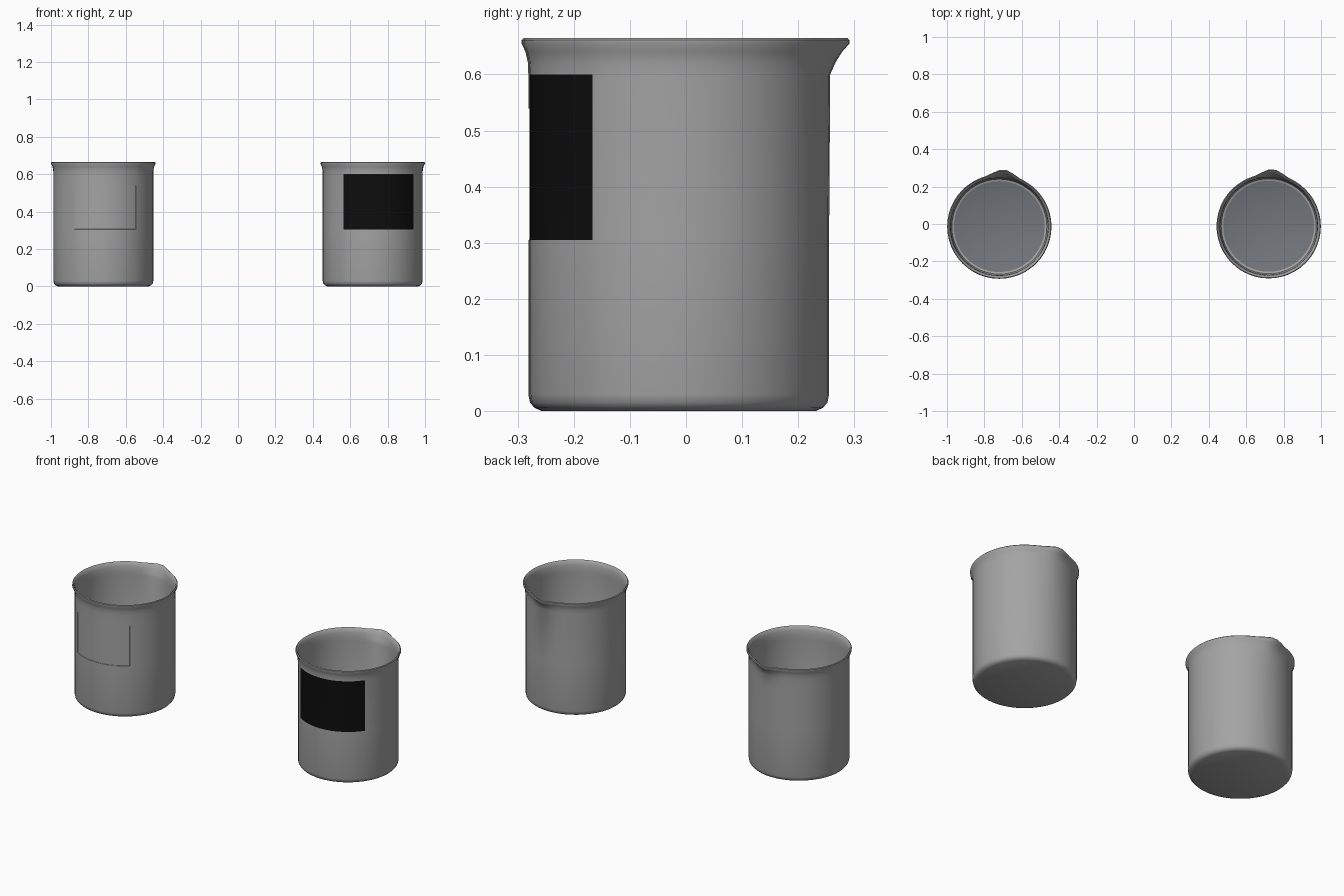
import bpy, bmesh, math

if "Cube" in bpy.data.objects:
    bpy.data.objects.remove(bpy.data.objects["Cube"])


def material(name, color):
    m = bpy.data.materials.new(name)
    m.diffuse_color = (*color, 1)
    m.use_nodes = True
    m.node_tree.nodes["Principled BSDF"].inputs["Base Color"].default_value = m.diffuse_color
    return m


GLASS = material("grey_glass", (0.37, 0.37, 0.37))
FLOOR = material("slate_floor", (0.17, 0.185, 0.205))
BLACK = material("black_label", (0.004, 0.004, 0.004))
SIDES = 48


def spout(angle, z):
    """Extra radius of the pouring lip, pointing at angle 0 and fading with height."""
    across = max(0, 1 - abs(angle) / math.radians(20)) ** 1.25
    return 0.032 * across * min(1, max(0, (z - 0.595) / 0.06))


def beaker(name, cx, cy, turn, label, z0, z1, label_mat, recess):
    # Outer wall from the base to the rim, then the inner wall down to the floor
    outer = [(0.243, 0.0), (0.256, 0.006), (0.264, 0.015), (0.267, 0.03), (0.267, z0), (0.267, z1)]
    if z1 < 0.6:
        outer.append((0.267, 0.6))
    rim = [(0.268, 0.622), (0.272, 0.64), (0.279, 0.655), (0.279, 0.661), (0.275, 0.665),
           (0.268, 0.659), (0.263, 0.64), (0.260, 0.615), (0.260, 0.595)]
    inner = [(0.260, 0.03), (0.254, 0.017), (0.243, 0.012)]
    profile = outer + rim + inner

    # Angles run clockwise from the front; the nearest sides snap to the label edges
    step = 2 * math.pi / SIDES
    angles = [-math.pi + i * step for i in range(SIDES)]
    edges = [math.radians(a) for a in label]
    for e in edges:
        k = min(range(SIDES), key=lambda i: abs(angles[i] - e))
        angles[k] = e

    bm = bmesh.new()
    rings = []
    for r, z in profile:
        ring = []
        for a in angles:
            back = (a - math.pi + turn) % (2 * math.pi)
            back = min(back, 2 * math.pi - back)
            d = r + spout(back, z)
            ring.append(bm.verts.new((d * math.sin(a), -d * math.cos(a), z)))
        rings.append(ring)
    panel = []
    for j in range(len(rings) - 1):
        for i in range(SIDES):
            n = (i + 1) % SIDES
            f = bm.faces.new((rings[j][i], rings[j][n], rings[j + 1][n], rings[j + 1][i]))
            f.smooth = True
            mid = angles[i] + step / 4
            if j == 4 and edges[0] < mid < edges[1]:
                panel.append(f)
    bm.faces.new(list(reversed(rings[0])))
    floor = bm.faces.new(rings[-1])
    floor.material_index = 1
    for f in panel:
        f.material_index = 2
    bmesh.ops.recalc_face_normals(bm, faces=bm.faces[:])
    # Shallow etched panel
    if recess:
        bmesh.ops.inset_region(bm, faces=panel, thickness=0.001, depth=-recess,
                               use_even_offset=True)

    mesh = bpy.data.meshes.new(name)
    bm.to_mesh(mesh)
    bm.free()
    for m in (GLASS, FLOOR, label_mat):
        mesh.materials.append(m)
    obj = bpy.data.objects.new(name, mesh)
    bpy.context.collection.objects.link(obj)
    obj.location = (cx, cy, 0)
    bpy.ops.object.select_all(action='DESELECT')
    obj.select_set(True)
    bpy.context.view_layer.objects.active = obj
    bpy.ops.object.shade_smooth_by_angle(angle=math.radians(40))


# Beaker with an etched grey panel, and beaker with a black label
beaker("etched_beaker", -0.72, -0.014, math.radians(4.5), (-35.5, 40.5), 0.305, 0.54, GLASS, 0.002)
beaker("labelled_beaker", 0.72, -0.012, math.radians(4), (-35.5, 54.5), 0.305, 0.60, BLACK, 0)
